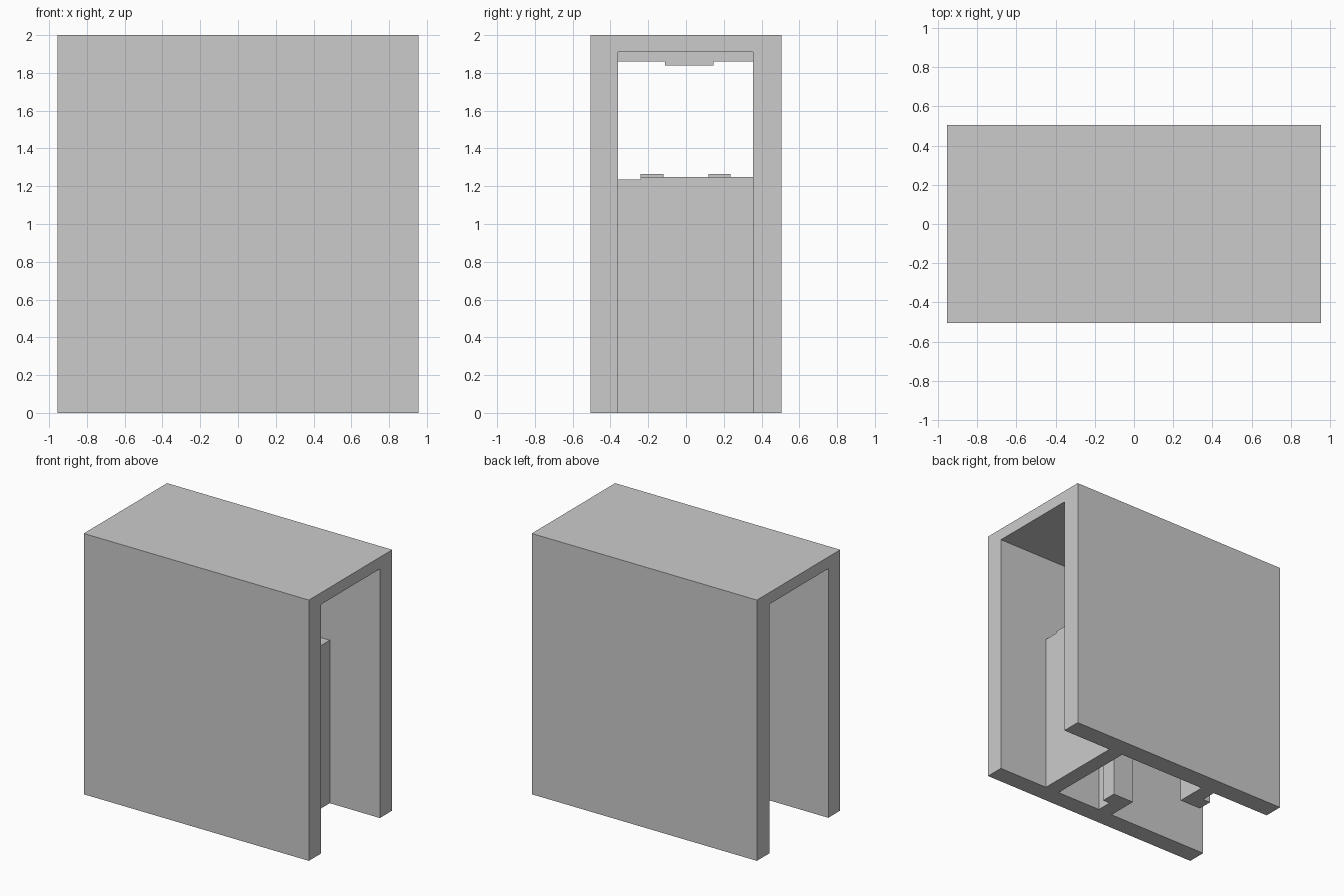
import bpy, bmesh
from mathutils import Vector

if "Cube" in bpy.data.objects:
    bpy.data.objects.remove(bpy.data.objects["Cube"])


def prism(name, outline, direction):
    """Closed prism: planar outline of 3D points swept along a direction."""
    bm = bmesh.new()
    face = bm.faces.new([bm.verts.new(p) for p in outline])
    swept = bmesh.ops.extrude_face_region(bm, geom=[face])
    verts = [g for g in swept["geom"] if isinstance(g, bmesh.types.BMVert)]
    bmesh.ops.translate(bm, verts=verts, vec=Vector(direction))
    bmesh.ops.recalc_face_normals(bm, faces=bm.faces)
    mesh = bpy.data.meshes.new(name)
    bm.to_mesh(mesh)
    bm.free()
    obj = bpy.data.objects.new(name, mesh)
    bpy.context.collection.objects.link(obj)
    return obj


def slab(name, profile, x0, x1):
    """Profile in (y, z), swept from x0 to x1."""
    return prism(name, [(x0, y, z) for y, z in profile], (x1 - x0, 0, 0))


def post(name, x0, x1, y0, y1, height):
    """Upright block standing on the ground."""
    plan = [(x0, y0, 0), (x1, y0, 0), (x1, y1, 0), (x0, y1, 0)]
    return prism(name, plan, (0, 0, height))


HX, HY, L, R, TOP = 0.955, 0.505, -0.36, 0.355, 1.91

# Outer casing: two walls and a roof, open at both ends and below
slab("casing", [(-HY, 0), (L, 0), (L, TOP), (R, TOP), (R, 0),
                (HY, 0), (HY, 2), (-HY, 2)], -HX, HX)

# Cross partition with a small notch in its top edge
slab("partition", [(L, 0), (R, 0), (R, 1.25), (-0.24, 1.25),
                   (-0.24, 1.235), (L, 1.235)], 0.41, 0.53)

# Hooked baffles: a stem from the wall and a wider, taller end
post("front_baffle_stem", -0.09, 0.03, L, -0.24, 1.235)
post("front_baffle_end", -0.09, 0.09, -0.24, -0.12, 1.265)
post("back_baffle_stem", -0.455, -0.34, 0.235, R, 1.235)
post("back_baffle_end", -0.52, -0.34, 0.12, 0.235, 1.265)

# Ceiling beam with a lower middle
slab("ceiling_beam", [(L, TOP), (L, 1.86), (-0.11, 1.86), (-0.11, 1.84),
                      (0.145, 1.84), (0.145, 1.86), (R, 1.86), (R, TOP)],
     -0.09, 0.09)
